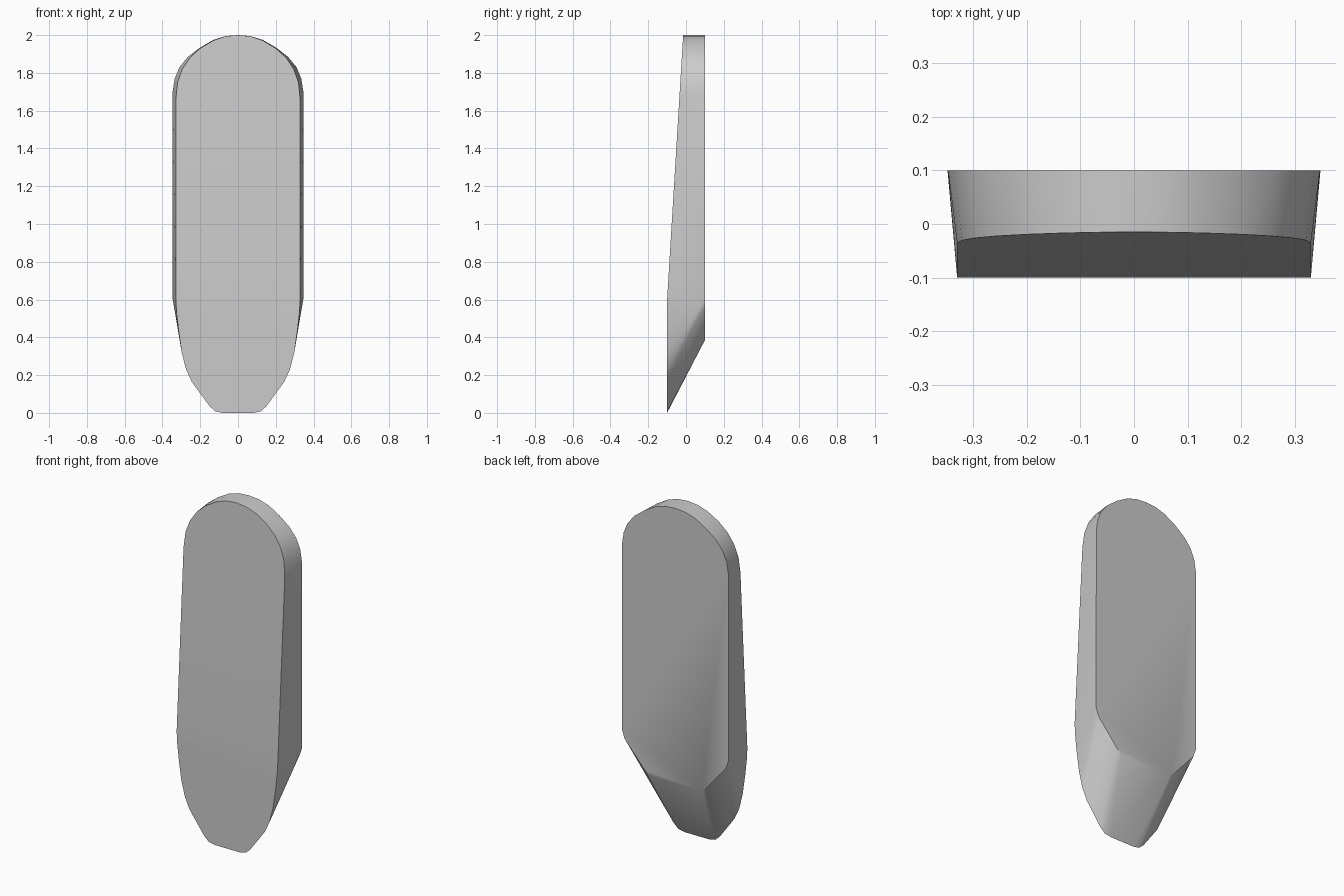
import bpy, bmesh, math

cube = bpy.data.objects.get("Cube")
if cube:
    bpy.data.objects.remove(cube, do_unlink=True)

BACK_Y, FRONT_Y, TOP_FRONT_Y, BEND_Z, TOP_Z = 0.1, -0.1, -0.015, 0.6, 2.0

# Half outlines (x, z), from bottom to top
front_half = [(0.08, 0.0), (0.12, 0.008), (0.15, 0.035), (0.205, 0.11), (0.245, 0.165),
              (0.275, 0.23), (0.298, 0.32), (0.315, 0.44), (0.325, 0.53), (0.329, 0.6),
              (0.329, 1.66), (0.32, 1.75), (0.295, 1.82), (0.255, 1.88), (0.2, 1.93),
              (0.13, 1.972), (0.065, 1.994), (0.0, 2.0)]
back_half = [(0.17, 0.385), (0.2, 0.41), (0.33, 0.56), (0.347, 0.61),
             (0.346, 1.7), (0.335, 1.77), (0.31, 1.83), (0.265, 1.885), (0.2, 1.935),
             (0.13, 1.975), (0.065, 1.995), (0.0, 2.0)]


def front_depth(z):
    """Upright below the bend, leaning back above it."""
    t = max(0.0, (z - BEND_Z) / (TOP_Z - BEND_Z))
    return FRONT_Y + t * (TOP_FRONT_Y - FRONT_Y)


def mirrored(half):
    return half + [(-x, z) for x, z in half if x > 0]


# Wedge body: skin stretched between the front and back outlines
bm = bmesh.new()
for x, z in mirrored(front_half):
    bm.verts.new((x, front_depth(z), z))
for x, z in mirrored(back_half):
    bm.verts.new((x, BACK_Y, z))
hull = bmesh.ops.convex_hull(bm, input=bm.verts[:])
loose = [v for v in bm.verts if not v.link_faces]
bmesh.ops.delete(bm, geom=loose, context='VERTS')
bmesh.ops.dissolve_limit(bm, angle_limit=math.radians(0.3),
                         verts=bm.verts[:], edges=bm.edges[:])
bmesh.ops.recalc_face_normals(bm, faces=bm.faces[:])

mesh = bpy.data.meshes.new("wedge_body")
bm.to_mesh(mesh)
bm.free()
body = bpy.data.objects.new("wedge_body", mesh)
bpy.context.collection.objects.link(body)

# Plain grey material
grey = bpy.data.materials.new("light_grey")
grey.use_nodes = True
colour = (0.6, 0.6, 0.6, 1.0)
grey.diffuse_color = colour
grey.node_tree.nodes["Principled BSDF"].inputs["Base Color"].default_value = colour
mesh.materials.append(grey)

# Smooth rim with crisp outline edges
bpy.ops.object.select_all(action='DESELECT')
body.select_set(True)
bpy.context.view_layer.objects.active = body
bpy.ops.object.shade_smooth_by_angle(angle=math.radians(30))
